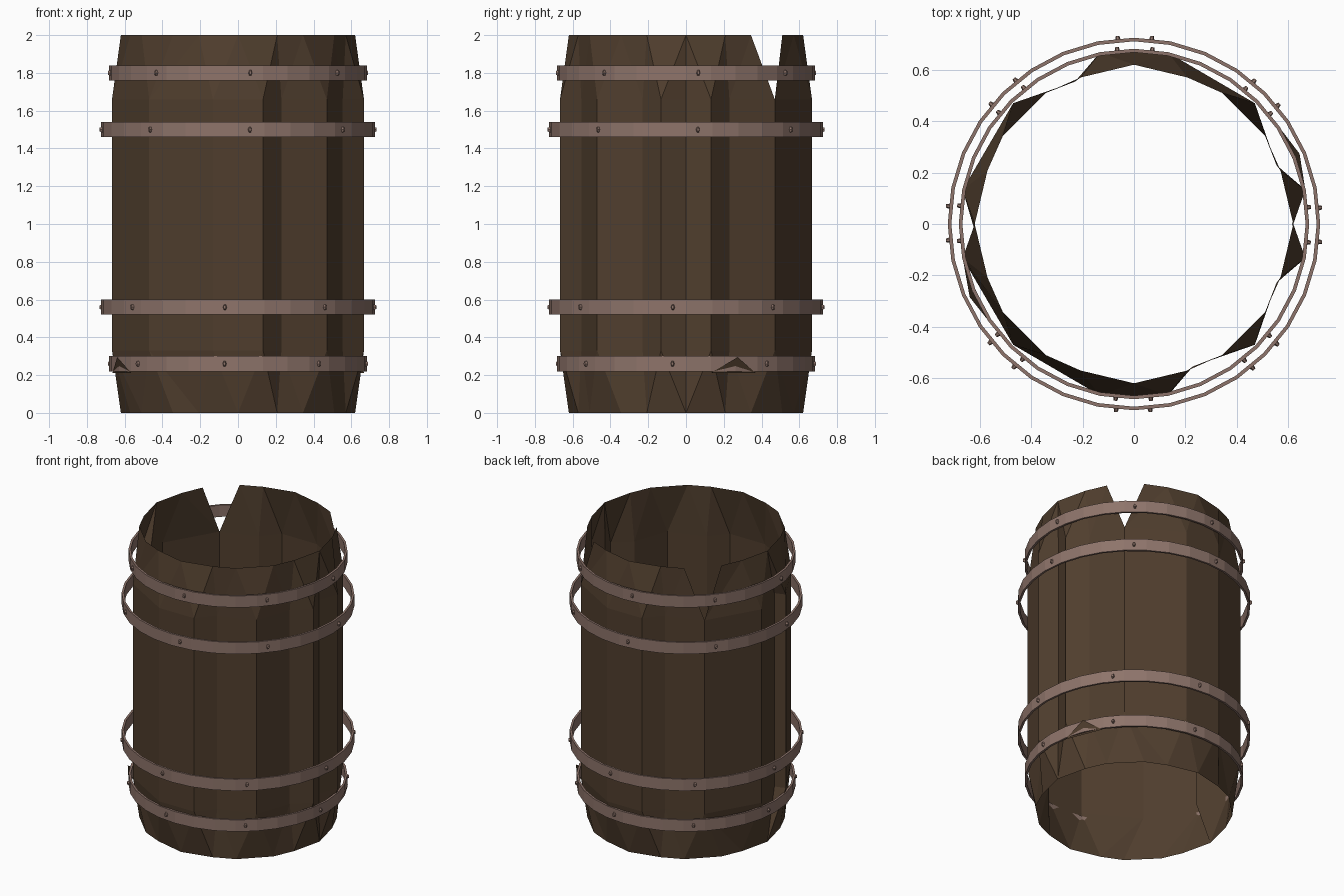
import bpy, bmesh
from math import radians, sin, cos, pi
from mathutils import Vector, Matrix

cube = bpy.data.objects.get("Cube")
if cube:
    bpy.data.objects.remove(cube)


def material(name, rgb):
    m = bpy.data.materials.new(name)
    m.use_nodes = True
    m.diffuse_color = (*rgb, 1)
    m.node_tree.nodes["Principled BSDF"].inputs["Base Color"].default_value = (*rgb, 1)
    return m


wood = material("dark wood", (0.080, 0.048, 0.027))
iron = material("weathered iron", (0.27, 0.175, 0.145))


def finish(name, bm, mat):
    mesh = bpy.data.meshes.new(name)
    bm.to_mesh(mesh)
    bm.free()
    mesh.materials.append(mat)
    ob = bpy.data.objects.new(name, mesh)
    bpy.context.collection.objects.link(ob)
    return ob


def polar(r, deg, z):
    return Vector((r * cos(radians(deg)), r * sin(radians(deg)), z))


# Staves: a hollow faceted wall, some staves sunk inward along one edge
QUARTERS = (0, 90, 180, 270)
rim = sorted((q + a, r) for q in QUARTERS
             for a, r in ((0, 0.62), (20, 0.607), (34, 0.615), (56, 0.615), (70, 0.607)))
belly = [(q + a, r) for q in QUARTERS
         for a, r in ((11.25, 0.68), (45, 0.665), (78.75, 0.68))]
sunk = [(0, 0.615), (22.5, 0.6), (112.5, 0.6), (190.5, 0.605), (292.5, 0.6), (337.5, 0.6)]
belly = sorted(belly + sunk)

bm = bmesh.new()


def ring(outline, z):
    return [bm.verts.new(polar(r, a, z)) for a, r in outline]


def taper(rim_ring, belly_ring, broken=()):
    """Join rim and belly with triangles in order of angle."""
    steps = sorted([(a, 0, i) for i, (a, r) in enumerate(rim)] +
                   [(a, 1, i) for i, (a, r) in enumerate(belly)])
    rings = (rim_ring, belly_ring)
    last = [rim_ring[-1], belly_ring[-1]]
    last_angle = rim[-1][0]
    for angle, which, i in steps:
        new = rings[which][i]
        if which == 1 or last_angle not in broken:
            bm.faces.new((last[0], last[1], new))
        last[which] = new
        if which == 0:
            last_angle = angle


bottom, low = ring(rim, 0.0), ring(belly, 0.33)
high, top = ring(belly, 1.66), ring(rim, 2.0)
taper(bottom, low)
taper(top, high, broken=(34, 124))  # two staves have lost their tips
for i in range(len(belly)):
    bm.faces.new((low[i - 1], low[i], high[i], high[i - 1]))
bmesh.ops.recalc_face_normals(bm, faces=bm.faces)
finish("staves", bm, wood)

# Split stave ends pushed through the lowest hoop
bm = bmesh.new()
for a in (22, 203):
    corners = ((0.68, a - 11, 0.21), (0.68, a + 11, 0.21), (0.70, a + 1, 0.295))
    bm.faces.new([bm.verts.new(polar(*c)) for c in corners])
finish("split_ends", bm, wood)


# Hoops: thin flat bands
def hoop(name, radius, z, height=0.08, thick=0.014, sides=32):
    bm = bmesh.new()
    profile = [(radius - thick, z - height / 2), (radius, z - height / 2),
               (radius, z + height / 2), (radius - thick, z + height / 2)]
    loops = [[bm.verts.new(polar(r, k * 360 / sides, h)) for r, h in profile]
             for k in range(sides)]
    for k in range(sides):
        a, b = loops[k], loops[(k + 1) % sides]
        for p in range(4):
            q = (p + 1) % 4
            bm.faces.new((a[p], b[p], b[q], a[q]))
    finish(name, bm, iron)


# Rivets: eight small oval studs round each hoop
def rivets(name, radius, z, start):
    bm = bmesh.new()
    for k in range(8):
        a = start + k * 45
        place = (Matrix.Translation(polar(radius, a, z))
                 @ Matrix.Rotation(radians(a), 4, 'Z')
                 @ Matrix.Rotation(pi / 2, 4, 'Y')
                 @ Matrix.Scale(0.6, 4, (0, 1, 0)))
        bmesh.ops.create_cone(bm, cap_ends=True, segments=6, radius1=0.02,
                              radius2=0.011, depth=0.02, matrix=place)
    finish(name, bm, iron)


for label, radius, z, start in (("top", 0.682, 1.80, 5.5),
                                ("upper", 0.725, 1.50, 5.0),
                                ("lower", 0.725, 0.56, -5.5),
                                ("bottom", 0.682, 0.26, -6.0)):
    hoop(label + "_hoop", radius, z)
    rivets(label + "_rivets", radius, z, start)
